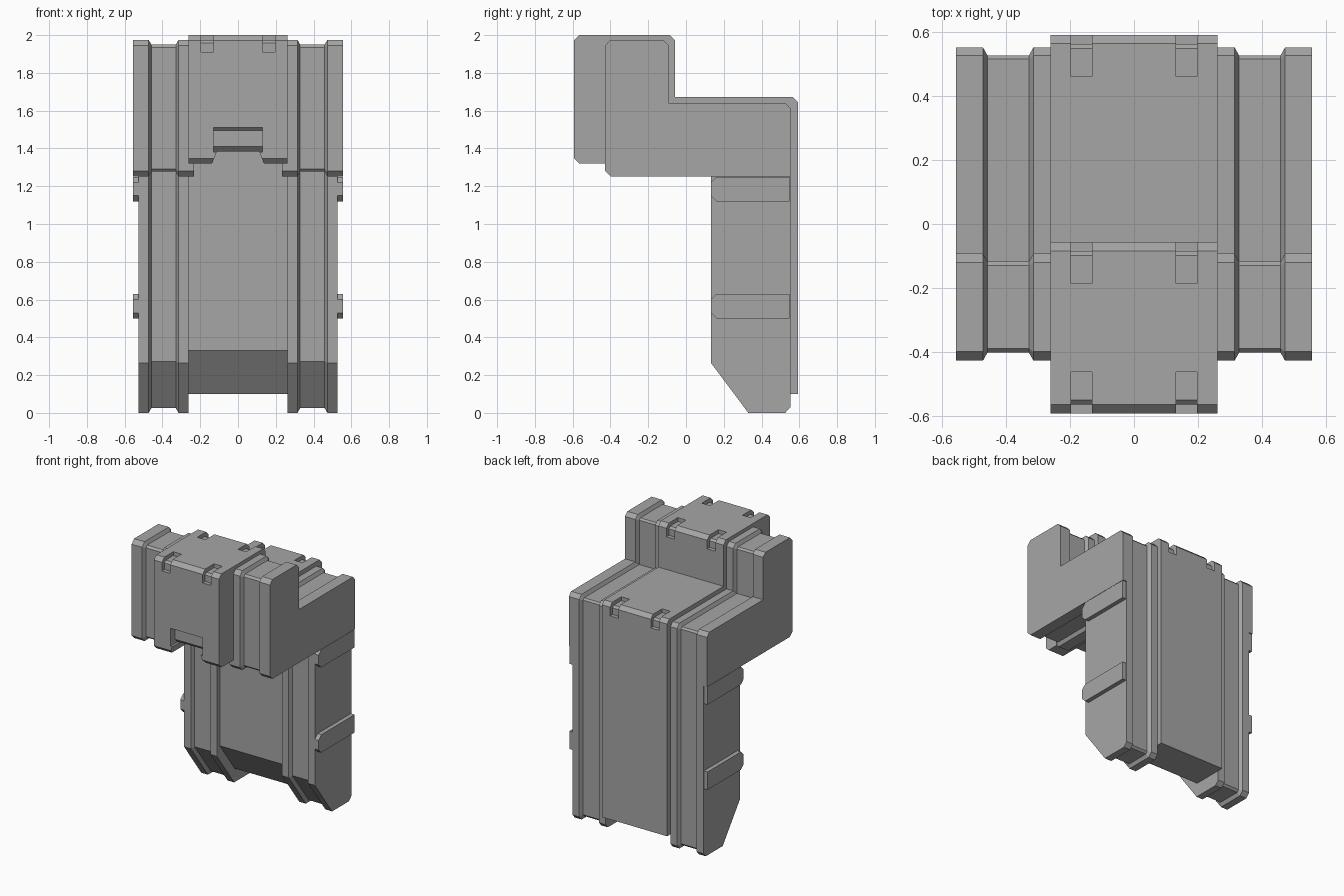
import bpy, bmesh, math
from mathutils import Vector

if "Cube" in bpy.data.objects:
    bpy.data.objects.remove(bpy.data.objects["Cube"])

grey = bpy.data.materials.new("plain grey")
grey.diffuse_color = (0.38, 0.38, 0.38, 1)
grey.use_nodes = True
grey.node_tree.nodes["Principled BSDF"].inputs["Base Color"].default_value = grey.diffuse_color


def inset(pts, d):
    """Offset a counter-clockwise or clockwise profile inward by d."""
    n = len(pts)
    area = sum(pts[i][0] * pts[(i + 1) % n][1] - pts[(i + 1) % n][0] * pts[i][1] for i in range(n))
    s = 1 if area > 0 else -1
    out = []
    for i in range(n):
        p, a, b = Vector(pts[i]), Vector(pts[i - 1]), Vector(pts[(i + 1) % n])
        e1, e2 = (p - a).normalized(), (b - p).normalized()
        n1, n2 = Vector((-e1.y, e1.x)) * s, Vector((-e2.y, e2.x)) * s
        out.append(tuple(p + (n1 + n2) * d / (1 + n1.dot(n2))))
    return out


def loft(name, stations, axis="x"):
    """Join (position, profile) stations along x (profile y,z) or y (profile x,z)."""
    bm = bmesh.new()
    rings = []
    for t, prof in stations:
        rings.append([bm.verts.new((t, u, v) if axis == "x" else (u, t, v)) for u, v in prof])
    for r, q in zip(rings, rings[1:]):
        for i in range(len(r)):
            j = (i + 1) % len(r)
            bm.faces.new((r[i], r[j], q[j], q[i]))
    bm.faces.new(rings[0])
    bm.faces.new(rings[-1][::-1])
    bmesh.ops.recalc_face_normals(bm, faces=bm.faces)
    me = bpy.data.meshes.new(name)
    bm.to_mesh(me)
    bm.free()
    me.materials.append(grey)
    ob = bpy.data.objects.new(name, me)
    bpy.context.collection.objects.link(ob)
    return ob


def prism(name, x0, x1, prof):
    return loft(name, [(x0, prof), (x1, prof)])


def mirrored(ob):
    ob.modifiers.new("mirror", "MIRROR").use_mirror_merge = False
    return ob


def cut(target, cutter):
    cutter.hide_render = True
    cutter.hide_set(True)
    m = target.modifiers.new("cut", "BOOLEAN")
    m.operation, m.solver, m.object = "DIFFERENCE", "EXACT", cutter


# Central body: overhanging head, back and sloped foot
body = prism("central_body", -0.262, 0.262, [
    (-0.565, 1.32), (-0.593, 1.348), (-0.593, 1.972), (-0.565, 2.0), (-0.085, 2.0),
    (-0.057, 1.972), (-0.057, 1.672), (0.565, 1.672), (0.592, 1.645), (0.592, 0.10),
    (0.335, 0.10), (0.165, 0.33), (0.165, 1.32)])

# Paired clip notches over the three upper edges
for k, (ye, ze, s) in enumerate([(-0.593, 2.0, -1), (-0.057, 2.0, 1), (0.592, 1.672, 1)]):
    prof = [(0.05, -0.09), (-0.028, -0.09), (-0.028, -0.042), (-0.042, -0.028),
            (-0.13, -0.028), (-0.13, 0.05), (0.05, 0.05)]
    prof = [(ye + s * u, ze + v) for u, v in prof]
    for side in (-1, 1):
        cut(body, prism(f"notch_cutter_{k}_{side}", side * 0.131, side * 0.197, prof))

# Front recess and the channel below the head
cut(body, prism("recess_cutter", -0.13, 0.13, [
    (-0.7, 1.51), (-0.555, 1.51), (-0.54, 1.495), (-0.54, 1.41), (-0.51, 1.38), (-0.7, 1.38)]))
channel = [(-0.145, 1.30), (-0.112, 1.385), (0.112, 1.385), (0.145, 1.30)]
cut(body, loft("channel_cutter", [(-0.7, channel), (0.163, channel)], "y"))

# Side frames with a wrapped groove
head = [(-0.40, 1.252), (-0.428, 1.28), (-0.428, 1.945), (-0.40, 1.975), (-0.12, 1.975),
        (-0.093, 1.948), (-0.093, 1.64), (0.527, 1.64), (0.553, 1.612)]
frame = head + [(0.553, 0.03), (0.525, 0.0), (0.33, 0.0), (0.132, 0.265), (0.132, 1.252)]
groove = inset(frame, 0.025)
mirrored(loft("side_frame", [(0.262, frame), (0.315, frame), (0.329, groove),
                             (0.459, groove), (0.473, frame), (0.527, frame)]))

# Thicker outer plate on the upper part
mirrored(prism("upper_side_plate", 0.527, 0.557, head + [(0.553, 1.252)]))

# Inner rails below the head
mirrored(prism("under_head_rail", 0.232, 0.262, [
    (-0.40, 1.252), (-0.428, 1.28), (-0.428, 1.34), (0.17, 1.34), (0.17, 1.252)]))

# Raised bands on the sides of the lower part
for name, z in (("upper_side_band", 1.12), ("lower_side_band", 0.50)):
    mirrored(prism(name, 0.52, 0.557, [
        (0.162, z), (0.132, z + 0.03), (0.132, z + 0.1), (0.162, z + 0.13),
        (0.547, z + 0.13), (0.547, z)]))
